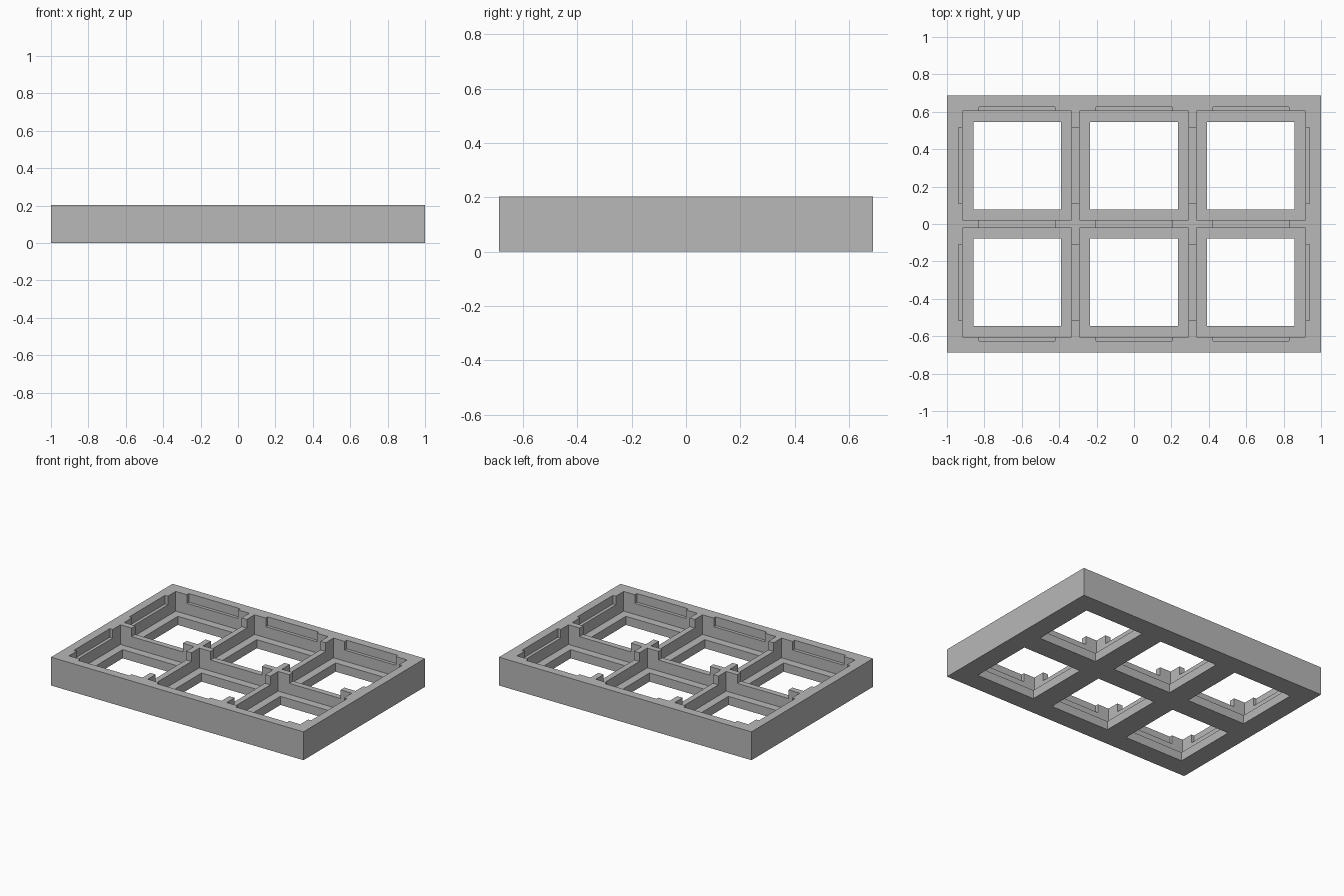
import bpy
import bmesh
from mathutils import Matrix, Vector

if "Cube" in bpy.data.objects:
    bpy.data.objects.remove(bpy.data.objects["Cube"], do_unlink=True)

# Main dimensions
LENGTH, WIDTH, HEIGHT = 2.0, 1.375, 0.203
PITCH = 0.625            # spacing of the compartments
POCKET = 0.583           # compartment opening
HOLE = 0.468             # opening through the floor
FLOOR = 0.062            # floor thickness
NOTCH_WIDTH, NOTCH_DEPTH, NOTCH_INSET = 0.406, 0.062, 0.0225
COLUMNS = [-PITCH, 0, PITCH]
ROWS = [-PITCH / 2, PITCH / 2]
CELLS = [(x, y) for x in COLUMNS for y in ROWS]

grey = bpy.data.materials.new("plain_grey")
grey.use_nodes = True
colour = (0.48, 0.48, 0.48, 1)
grey.diffuse_color = colour
grey.node_tree.nodes["Principled BSDF"].inputs["Base Color"].default_value = colour


def boxes(name, centres, size_x, size_y, low, high):
    """One object holding equal boxes at the given centres."""
    bm = bmesh.new()
    for x, y in centres:
        place = Matrix.Translation((x, y, (low + high) / 2))
        scale = Matrix.Diagonal(Vector((size_x, size_y, high - low, 1)))
        bmesh.ops.create_cube(bm, size=1, matrix=place @ scale)
    mesh = bpy.data.meshes.new(name)
    bm.to_mesh(mesh)
    bm.free()
    mesh.materials.append(grey)
    obj = bpy.data.objects.new(name, mesh)
    bpy.context.collection.objects.link(obj)
    return obj


def carve(target, cutter):
    """Subtract the cutter from the target, then discard it."""
    cutter.hide_render = True
    mod = target.modifiers.new(cutter.name, "BOOLEAN")
    mod.operation = "DIFFERENCE"
    mod.solver = "EXACT"
    mod.object = cutter
    bpy.context.view_layer.objects.active = target
    bpy.ops.object.modifier_apply(modifier=mod.name)
    bpy.data.objects.remove(cutter, do_unlink=True)


# Solid block
tray = boxes("compartment_tray", [(0, 0)], LENGTH, WIDTH, 0, HEIGHT)
top = HEIGHT + 0.1

# Compartments and the smaller openings in their floors
carve(tray, boxes("pocket_cutter", CELLS, POCKET, POCKET, FLOOR, top))
carve(tray, boxes("hole_cutter", CELLS, HOLE, HOLE, -0.1, top))

# Long slots lower the dividers and recess the rim along each row and column
span_x = 2 * PITCH + POCKET + 2 * NOTCH_INSET
span_y = PITCH + POCKET + 2 * NOTCH_INSET
slot_floor = HEIGHT - NOTCH_DEPTH
carve(tray, boxes("row_notch_cutter", [(0, y) for y in ROWS],
                  span_x, NOTCH_WIDTH, slot_floor, top))
carve(tray, boxes("column_notch_cutter", [(x, 0) for x in COLUMNS],
                  NOTCH_WIDTH, span_y, slot_floor, top))
